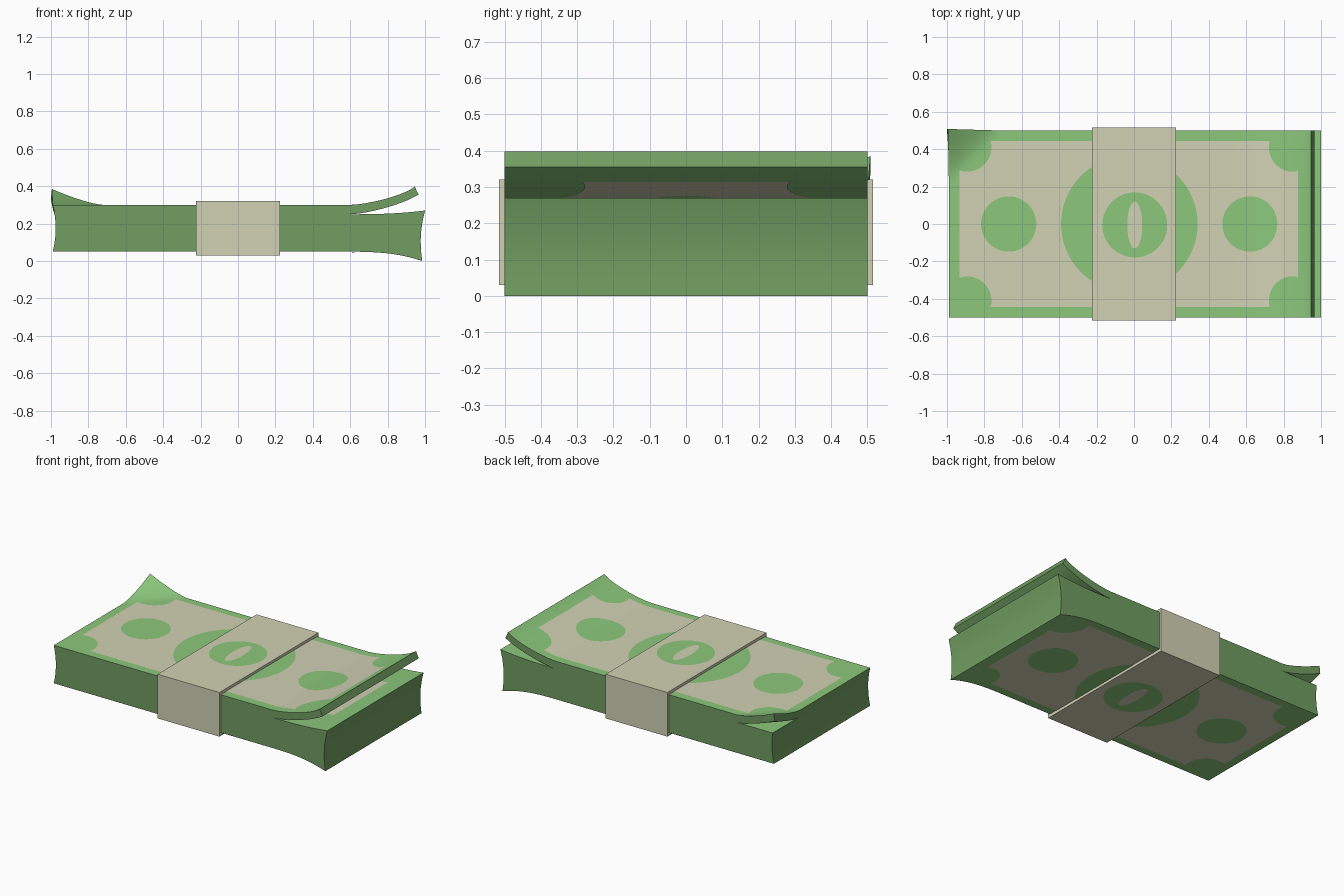
import bpy, bmesh, math

if "Cube" in bpy.data.objects:
    bpy.data.objects.remove(bpy.data.objects["Cube"])


def srgb(r, g, b):
    f = lambda c: c / 12.92 if c <= 0.04045 else ((c + 0.055) / 1.055) ** 2.4
    return (f(r / 255), f(g / 255), f(b / 255), 1)


def material(name, rgb):
    m = bpy.data.materials.new(name)
    m.diffuse_color = srgb(*rgb)
    m.use_nodes = True
    m.node_tree.nodes["Principled BSDF"].inputs["Base Color"].default_value = m.diffuse_color
    return m


LIGHT = material("note_green", (140, 200, 124))
EDGE = material("edge_green", (113, 157, 97))
CREAM = material("paper_cream", (210, 210, 181))

LOW, SPLIT, HIGH = 0.05, 0.25, 0.30        # stack bottom, parting level, top
LEFT, RIGHT, FAN = -0.99, 1.0, 0.6         # ends, and where the right end fans out


def fan(x):
    return min(1, max(0, (x - FAN) / (RIGHT - FAN)))


def curl(x, y):
    return max(0, round(1 - ((x - LEFT) + (0.5 - y)) / 0.27, 5))


def bend(x, y, z, upper):
    """Move a point of the straight stack to its place in the bent one."""
    t, s = fan(x), curl(x, y)
    g = (z - LOW) / (HIGH - LOW)
    u = max(0, (-0.69 - x) / 0.3)
    nx, ny, nz = x + 0.06 * g * (1 - g) * u * u, y, z
    if upper:                               # lifted top sheets and curled corner
        k = (z - SPLIT) / (HIGH - SPLIT)
        nz += (0.105 - 0.007 * k) * t ** 1.5 + 0.085 * s ** 1.4
        nx += -(0.035 + 0.02 * k) * t ** 4 + (0.015 * k - 0.02) * s
        ny += 0.008 * s
    else:                                   # drooping, flared lower stack
        h = (z - LOW) / (SPLIT - LOW)
        nz += (-0.05 + 0.07 * h) * t ** 2.5
        nx -= (0.015 * (1 - h) + 0.06 * h * (1 - h)) * t ** 2.5
    return nx, ny, nz


def finish(bm, name, mats):
    me = bpy.data.meshes.new(name)
    bm.to_mesh(me)
    bm.free()
    for m in mats:
        me.materials.append(m)
    ob = bpy.data.objects.new(name, me)
    bpy.context.collection.objects.link(ob)
    bpy.ops.object.select_all(action='DESELECT')
    ob.select_set(True)
    bpy.context.view_layer.objects.active = ob
    bpy.ops.object.shade_smooth_by_angle(angle=math.radians(35))
    return ob


XS = [LEFT + 0.03 * i for i in range(11)] + [FAN + 0.04 * i for i in range(11)]
YS = [-0.5] + [0.5 - 0.03 * i for i in range(10, -1, -1)]

# Note stack: lower stack and top sheets joined where they touch
bm = bmesh.new()
cache = {}


def vert(p, upper):
    q = bend(*p, upper)
    key = tuple(round(c, 5) for c in q)
    if key not in cache:
        cache[key] = bm.verts.new(q)
    return cache[key]


def quad(pts, upper, mat):
    f = bm.faces.new([vert(p, upper) for p in pts])
    f.material_index = mat


def pairs(seq):
    return list(zip(seq, seq[1:]))


for upper, zs in ((False, [LOW + 0.04 * i for i in range(6)]), (True, [SPLIT, HIGH])):
    for a, b in pairs(XS):
        for z in (zs[0], zs[-1]):
            for c, d in pairs(YS):
                pts = [(a, c, z), (b, c, z), (b, d, z), (a, d, z)]
                hidden = abs(z - SPLIT) < 1e-6 and not any(
                    fan(p[0]) > 1e-6 or curl(p[0], p[1]) > 0 for p in pts)
                if not hidden:
                    quad(pts if z == zs[-1] else pts[::-1], upper, 0)
        for e, f in pairs(zs):
            quad([(a, -0.5, e), (b, -0.5, e), (b, -0.5, f), (a, -0.5, f)], upper, 1)
            quad([(b, 0.5, e), (a, 0.5, e), (a, 0.5, f), (b, 0.5, f)], upper, 1)
    for c, d in pairs(YS):
        for e, f in pairs(zs):
            quad([(RIGHT, c, e), (RIGHT, d, e), (RIGHT, d, f), (RIGHT, c, f)], upper, 1)
            quad([(LEFT, d, e), (LEFT, c, e), (LEFT, c, f), (LEFT, d, f)], upper, 1)
finish(bm, "note_stack", [LIGHT, EDGE])


def disc(cx, cy, rx, ry, n=48):
    return [(cx + rx * math.cos(2 * math.pi * i / n), cy + ry * math.sin(2 * math.pi * i / n))
            for i in range(n)]


def field():
    """Cream rectangle with a round notch in each corner."""
    pts = []
    arc = [math.radians(-108 + 123.6 * i / 16) for i in range(17)]
    for sx, sy in ((-1, 1), (1, 1), (1, -1), (-1, -1)):
        run = [(-0.02 + sx * (0.872 - 0.13 * math.cos(a)), sy * (0.41 + 0.13 * math.sin(a)))
               for a in arc]
        pts += run if sx * sy < 0 else run[::-1]
    return pts


def plate(name, outline, mat, z, side, upper=True, lift=0.0015, fan_only=False, bent=True):
    """Thin printed shape lying on a sheet; side is +1 facing up, -1 facing down."""
    bm = bmesh.new()
    f = bm.faces.new([bm.verts.new((x, y, 0)) for x, y in outline])
    f.normal_update()
    if f.normal.z * side < 0:
        bmesh.ops.reverse_faces(bm, faces=[f])
    if bent:
        for x in XS[1:-1]:
            bmesh.ops.bisect_plane(bm, geom=bm.verts[:] + bm.edges[:] + bm.faces[:],
                                   plane_co=(x, 0, 0), plane_no=(1, 0, 0),
                                   clear_inner=fan_only and abs(x - FAN - 0.04) < 1e-6)
    for v in bm.verts:
        x, y, q = bend(v.co.x, v.co.y, z, upper) if bent else (v.co.x, v.co.y, z)
        v.co = (x, y, q + side * lift)
    finish(bm, name, [mat])


# Printed pattern on the top, bottom and both sides of the gap
for where, z, side, upper, part in (("top", HIGH, 1, True, False), ("bottom", LOW, -1, False, False),
                                    ("gap_floor", SPLIT, 1, False, True),
                                    ("gap_ceiling", SPLIT, -1, True, True)):
    plate(where + "_field", field(), CREAM, z, side, upper, 0.0015, part)
    plate(where + "_right_spot", disc(0.62, 0, 0.148, 0.148), LIGHT, z, side, upper, 0.003, part)
    if not part:
        plate(where + "_left_spot", disc(-0.67, 0, 0.148, 0.148), LIGHT, z, side, upper, 0.003)
        plate(where + "_centre_disc", disc(-0.025, 0, 0.365, 0.365, 64), LIGHT, z, side, upper, 0.003)

# Paper band with a square label, seal and plain oval ornament on both faces
bm = bmesh.new()
bmesh.ops.create_cube(bm, size=1)
for v in bm.verts:
    v.co = (v.co.x * 0.45, v.co.y * 1.03, 0.175 + v.co.z * 0.29)
finish(bm, "paper_band", [CREAM])
square = [(-0.178, -0.185), (0.182, -0.185), (0.182, 0.175), (-0.178, 0.175)]
for where, z, side in (("top", 0.32, 1), ("bottom", 0.03, -1)):
    plate(where + "_label", square, CREAM, z, side, lift=0.001, bent=False)
    plate(where + "_seal", disc(0.004, -0.005, 0.174, 0.174), LIGHT, z, side, lift=0.002, bent=False)
    plate(where + "_ornament", disc(0.004, -0.005, 0.04, 0.125), CREAM, z, side, lift=0.003, bent=False)
